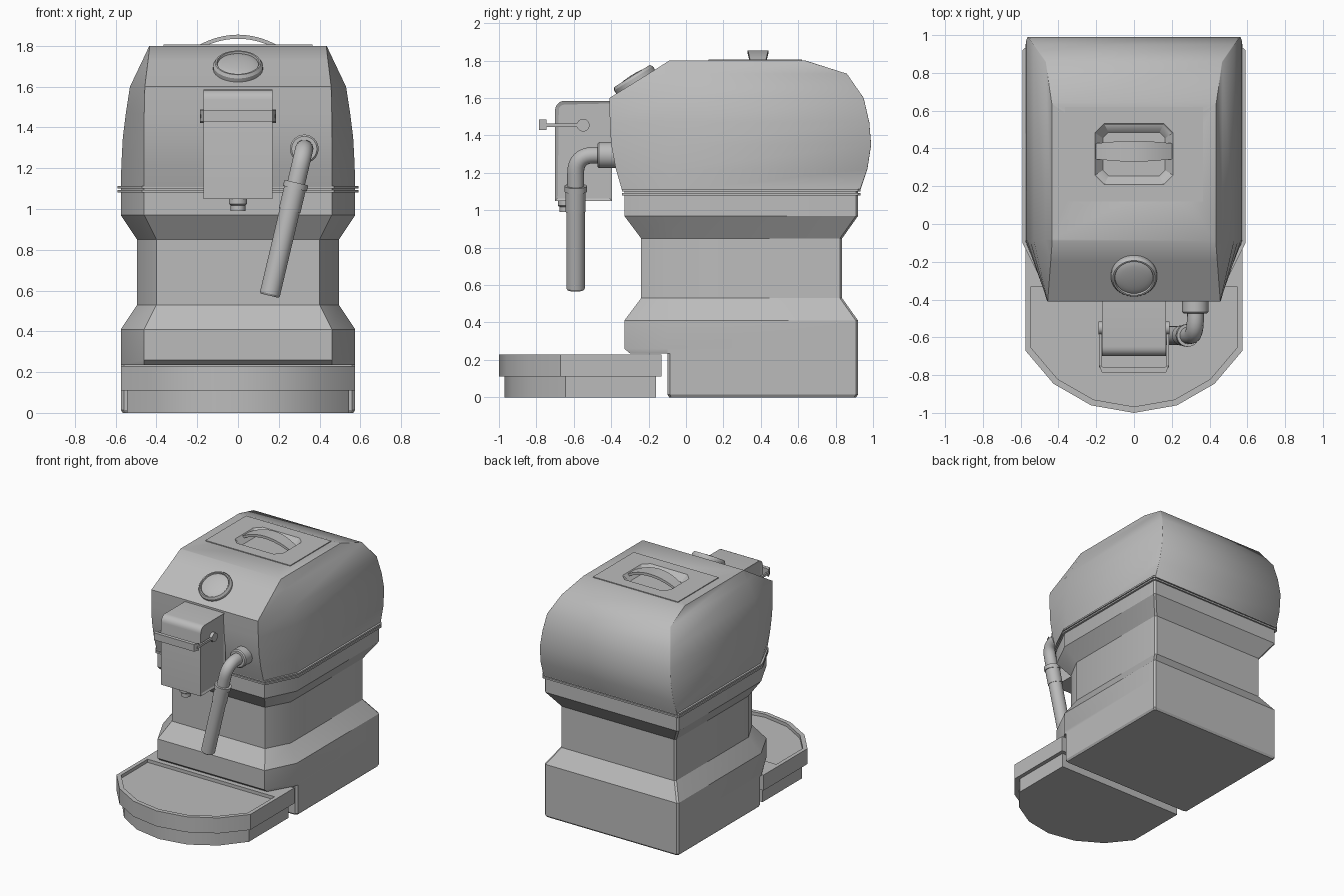
import bpy, bmesh
from math import sin, cos, pi, asin, radians
from mathutils import Vector

cube = bpy.data.objects.get("Cube")
if cube:
    bpy.data.objects.remove(cube, do_unlink=True)

grey = bpy.data.materials.new("satin_grey")
grey.use_nodes = True
grey.diffuse_color = (0.5, 0.5, 0.5, 1)
grey.node_tree.nodes["Principled BSDF"].inputs["Base Color"].default_value = (0.5, 0.5, 0.5, 1)


def activate(obj):
    bpy.ops.object.select_all(action='DESELECT')
    obj.select_set(True)
    bpy.context.view_layer.objects.active = obj


def shade(obj, angle=30):
    activate(obj)
    bpy.ops.object.shade_smooth_by_angle(angle=radians(angle))
    return obj


def skin(name, rings, angle=30):
    """Closed solid through a list of point rings, capped at both ends."""
    bm = bmesh.new()
    loops = [[bm.verts.new(p) for p in ring] for ring in rings]
    n = len(loops[0])
    for a, b in zip(loops, loops[1:]):
        for i in range(n):
            j = (i + 1) % n
            bm.faces.new((a[i], a[j], b[j], b[i]))
    bm.faces.new(loops[0])
    bm.faces.new(loops[-1])
    bmesh.ops.recalc_face_normals(bm, faces=bm.faces)
    mesh = bpy.data.meshes.new(name)
    bm.to_mesh(mesh)
    bm.free()
    mesh.materials.append(grey)
    obj = bpy.data.objects.new(name, mesh)
    bpy.context.collection.objects.link(obj)
    return shade(obj, angle)


def prism(name, plan, z0, z1):
    return skin(name, [[(x, y, z) for x, y in plan] for z in (z0, z1)])


def box(name, x0, x1, y0, y1, z0, z1):
    return prism(name, [(x0, y0), (x1, y0), (x1, y1), (x0, y1)], z0, z1)


def housing(name, levels, back=0.012, angle=30):
    """Loft of plans with cut front corners: z, front y, back y, half width, front half width, corner y."""
    rings = []
    for z, yf, yb, w, fw, yc in levels:
        half = [(fw, yf), (w, yc), (w, yb - back), (w - back, yb)]
        plan = half + [(-x, y) for x, y in reversed(half)]
        rings.append([(x, y, z) for x, y in plan])
    return skin(name, rings, angle)


def turned(name, profile, origin, axis, n=32):
    """Lathe a (radius, distance) profile around an axis."""
    q = Vector(axis).to_track_quat('Z', 'Y')
    rings = [[Vector(origin) + q @ Vector((r * cos(2 * pi * i / n), r * sin(2 * pi * i / n), h))
              for i in range(n)] for r, h in profile]
    return skin(name, rings)


def cut(obj, cutter, angle=30):
    cutter.hide_render = True
    mod = obj.modifiers.new("cut", 'BOOLEAN')
    mod.operation = 'DIFFERENCE'
    mod.solver = 'EXACT'
    mod.object = cutter
    activate(obj)
    bpy.ops.object.modifier_apply(modifier=mod.name)
    shade(obj, angle)


# Pedestal: foot, overhanging base, waist and collar
housing("foot", [(0, -0.09, 0.91, 0.565, 0.55, -0.08),
                 (0.015, -0.10, 0.92, 0.575, 0.56, -0.085),
                 (0.235, -0.10, 0.92, 0.575, 0.56, -0.085)])
housing("base", [(0.235, -0.30, 0.92, 0.575, 0.46, -0.10),
                 (0.26, -0.33, 0.92, 0.575, 0.46, -0.10),
                 (0.41, -0.33, 0.92, 0.575, 0.46, -0.10),
                 (0.53, -0.24, 0.835, 0.495, 0.40, -0.06)])
housing("waist", [(z, -0.24, 0.835, 0.495, 0.40, -0.06) for z in (0.53, 0.85)])
housing("collar", [(0.85, -0.24, 0.835, 0.495, 0.40, -0.06),
                   (0.97, -0.33, 0.92, 0.575, 0.46, -0.10),
                   (1.10, -0.33, 0.92, 0.575, 0.46, -0.10)])
for name, z in (("lower_rim", 1.08), ("upper_rim", 1.1)):
    housing(name, [(h, -0.342, 0.932, 0.59, 0.47, -0.1) for h in (z, z + 0.013)])

# Rounded boiler cover
cover = housing("boiler_cover", [
    (1.10, -0.34, 0.93, 0.575, 0.46, -0.09),
    (1.22, -0.375, 0.97, 0.572, 0.46, -0.09),
    (1.35, -0.40, 0.99, 0.565, 0.46, -0.09),
    (1.47, -0.407, 0.98, 0.55, 0.46, -0.09),
    (1.60, -0.41, 0.95, 0.53, 0.457, -0.09),
    (1.73, -0.20, 0.86, 0.468, 0.441, -0.085),
    (1.80, -0.09, 0.64, 0.435, 0.433, -0.08)], back=0.003, angle=46)

# Lid with a recessed grip
lid = box("lid", -0.365, 0.365, 0.12, 0.62, 1.79, 1.806)


def octagon(hx, hy, c, z):
    half = [(hx, -hy + c), (hx, hy - c), (hx - c, hy)]
    half = [(hx - c, -hy)] + half
    return [(x, y + 0.37, z) for x, y in half + [(-x, y) for x, y in reversed(half)]]


recess = skin("recess_cutter", [octagon(0.165, 0.115, 0.03, 1.76), octagon(0.21, 0.165, 0.05, 1.81)])
cut(cover, recess, 46)
cut(lid, recess)
bpy.data.objects.remove(recess, do_unlink=True)

rings = []
for i in range(17):
    t = -1 + i / 8
    x, z = 0.2 * t, 1.80 + 0.055 * (1 - t * t)
    hw = 0.042 + 0.013 * cos(t * pi / 2)
    rings.append([(x, 0.385 - hw, z), (x, 0.385 + hw, z),
                  (x, 0.385 + hw, z - 0.02), (x, 0.385 - hw, z - 0.02)])
skin("lid_handle", rings)

# Round gauge on the sloped front
turned("gauge_bezel", [(0.122, -0.03), (0.122, 0.02), (0.112, 0.035), (0.104, 0.035), (0.10, 0.022)],
       (0, -0.27, 1.688), (0, -0.53, 0.85), 40)
turned("gauge_glass", [(0.1, 0)] + [(0.102 * cos(a * pi / 12), 0.022 + 0.018 * sin(a * pi / 12))
                                    for a in (0, 1, 2, 3, 4, 5, 5.8)],
       (0, -0.27, 1.688), (0, -0.53, 0.85), 40)

# Brew head with rounded top front edge and inset side panels
side = [(-0.395, 1.05), (-0.70, 1.05)]
side += [(-0.65 - 0.05 * cos(a * pi / 10), 1.535 + 0.05 * sin(a * pi / 10)) for a in range(6)]
side += [(-0.395, 1.585)]
head = skin("brew_head", [[(x, y, z) for y, z in side] for x in (-0.17, 0.17)])
bm = bmesh.new()
bm.from_mesh(head.data)
panels = [f for f in bm.faces if abs(f.normal.x) > 0.9]
bmesh.ops.inset_individual(bm, faces=panels, thickness=0.02, depth=-0.008)
bm.to_mesh(head.data)
bm.free()
shade(head)
turned("brew_nozzle", [(0.045, -0.01), (0.045, 0.025), (0.036, 0.032), (0.036, 0.06)],
       (0, -0.64, 1.05), (0, 0, -1), 24)

# Swing bail around the brew head
for s, label in ((-1, "right"), (1, "left")):
    turned(label + "_pivot", [(0.034, 0), (0.034, 0.03)], (s * 0.157, -0.55, 1.455), (s, 0, 0), 24)
    box(label + "_bail_arm", s * 0.178 - 0.007, s * 0.178 + 0.007, -0.76, -0.55, 1.446, 1.464)
prism("bail_bar", [(-0.187, -0.745), (-0.17, -0.785), (0.17, -0.785), (0.187, -0.745),
                   (0.165, -0.757), (-0.165, -0.757)], 1.43, 1.485)

# Steam wand: wall fitting, bent pipe, collar and tube
bend = Vector((0.325, -0.59, 1.295))
down = Vector((-0.23, 0, -0.973))
start, end = bend + Vector((0, 0.1, 0)), bend + 0.1 * down
path = [bend + Vector((0, 0.2, 0))]
for i in range(9):
    t = i / 8
    path.append(start * (1 - t) ** 2 + bend * 2 * t * (1 - t) + end * t * t)
path.append(bend + 0.2 * down)
curve = bpy.data.curves.new("wand_pipe", 'CURVE')
curve.dimensions = '3D'
curve.bevel_depth = 0.045
curve.bevel_resolution = 5
curve.use_fill_caps = True
spline = curve.splines.new('POLY')
spline.points.add(len(path) - 1)
for point, p in zip(spline.points, path):
    point.co = (*p, 1)
curve.materials.append(grey)
pipe = bpy.data.objects.new("wand_pipe", curve)
bpy.context.collection.objects.link(pipe)
activate(pipe)
bpy.ops.object.convert(target='MESH')
shade(bpy.context.view_layer.objects.active)
turned("wand_fitting", [(0.07, -0.03), (0.07, 0.075), (0.062, 0.083)], (0.325, -0.39, 1.295), (0, -1, 0))
turned("steam_wand", [(0.046, 0.17), (0.06, 0.17), (0.06, 0.2), (0.054, 0.2), (0.054, 0.31),
                      (0.05, 0.31), (0.05, 0.73), (0.044, 0.74)], bend, down)


# Drip tray with a bowed front
def tray_plan(w, y_side, y_front, y_back):
    sag = y_side - y_front
    r = (w * w + sag * sag) / (2 * sag)
    a = asin(w / r)
    arc = [(r * sin(a * i / 3), y_front + r - r * cos(a * i / 3)) for i in range(-3, 4)]
    return arc + [(w, y_back), (-w, y_back)]


prism("tray_foot", tray_plan(0.545, -0.645, -0.97, -0.16), 0, 0.115)
tray = prism("drip_tray", tray_plan(0.575, -0.67, -1.0, -0.13), 0.11, 0.23)
basin = prism("basin_cutter", tray_plan(0.545, -0.655, -0.967, -0.33), 0.205, 0.3)
cut(tray, basin)
bpy.data.objects.remove(basin, do_unlink=True)
